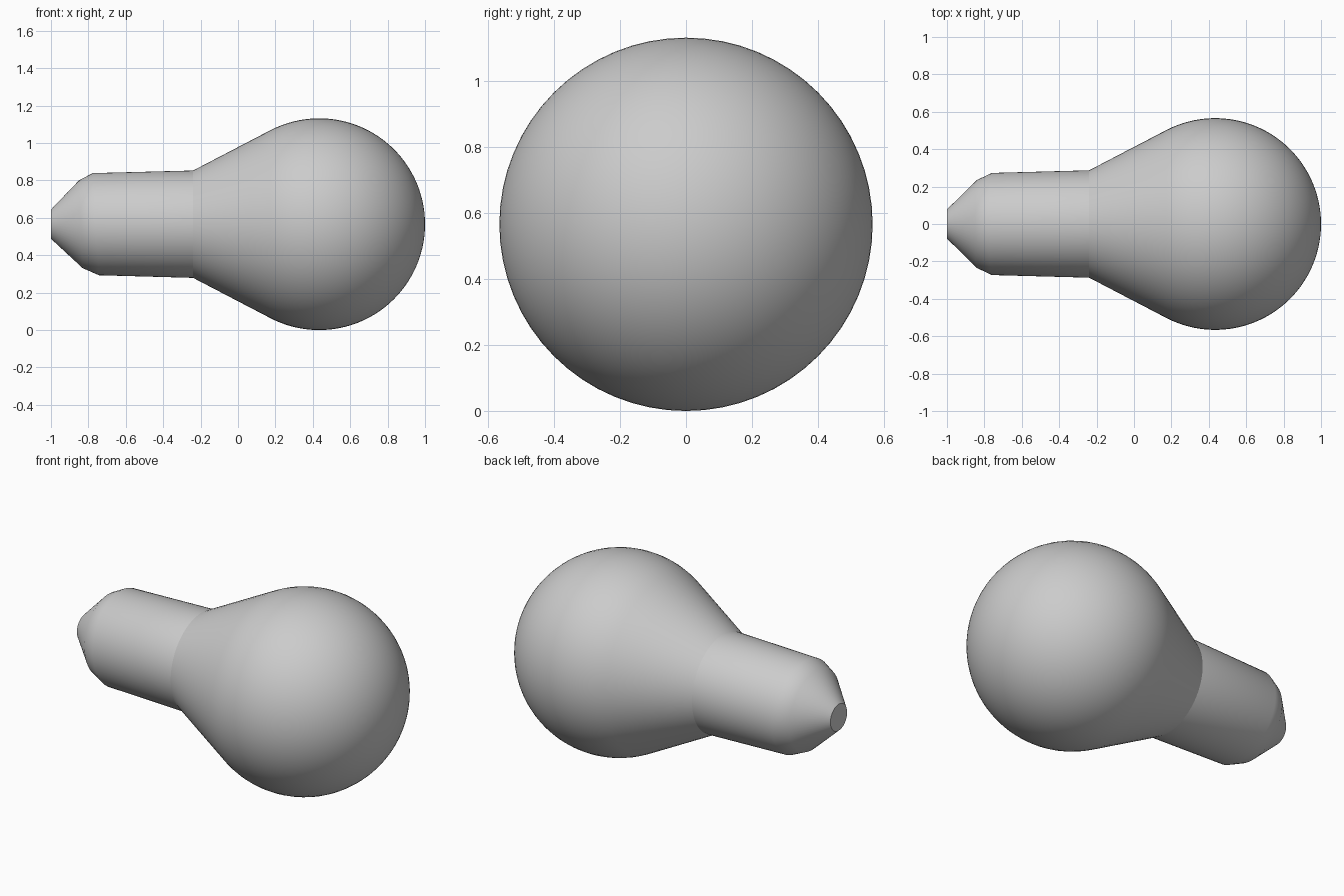
import bpy, bmesh, math

cube = bpy.data.objects.get("Cube")
if cube:
    bpy.data.objects.remove(cube, do_unlink=True)

RADIUS = 0.566            # globe radius, also the height of the axis
GLOBE_X = 1 - RADIUS
NECK = (-0.24, 0.287)     # where the bulb meets its base
SEGMENTS = 64


def lathe(name, profile):
    """Revolve (x, radius, lean) rings about the long axis."""
    bm = bmesh.new()
    rings = []
    for x, r, lean in profile:
        ring = []
        for k in range(SEGMENTS):
            a = math.tau * k / SEGMENTS
            y, z = r * math.cos(a), r * math.sin(a)
            ring.append(bm.verts.new((x + lean * z, y, z)))
        rings.append(ring)
    for a, b in zip(rings, rings[1:]):
        for k in range(SEGMENTS):
            n = (k + 1) % SEGMENTS
            bm.faces.new((a[k], a[n], b[n], b[k]))
    # Close the poles
    bmesh.ops.remove_doubles(bm, verts=bm.verts, dist=1e-5)
    mesh = bpy.data.meshes.new(name)
    bm.to_mesh(mesh)
    bm.free()
    obj = bpy.data.objects.new(name, mesh)
    obj.location.z = RADIUS
    bpy.context.collection.objects.link(obj)
    bpy.ops.object.select_all(action='DESELECT')
    obj.select_set(True)
    bpy.context.view_layer.objects.active = obj
    bpy.ops.object.shade_smooth_by_angle(angle=math.radians(35))
    return obj


# Bulb: straight flare from the neck, tangent to a round globe
dx, dr = NECK[0] - GLOBE_X, NECK[1]
start = math.atan2(dr, dx) - math.acos(RADIUS / math.hypot(dx, dr))
tangent = (GLOBE_X + RADIUS * math.cos(start), RADIUS * math.sin(start))
bulb = [(NECK[0] + (tangent[0] - NECK[0]) * t / 4,
         NECK[1] + (tangent[1] - NECK[1]) * t / 4, 0) for t in range(4)]
STEPS = 36
for i in range(STEPS + 1):
    a = start * (1 - i / STEPS)
    bulb.append((GLOBE_X + RADIUS * math.cos(a), RADIUS * math.sin(a), 0))
lathe("glass_bulb", bulb)

# Base: slightly tapered sleeve, slightly slanted shoulder, cone and flat tip
lathe("base_sleeve", [
    (-1.0, 0, 0),
    (-1.0, 0.078, 0),
    (-0.84, 0.235, -0.04),
    (-0.76, 0.273, -0.06),
    (*NECK, 0),
])
